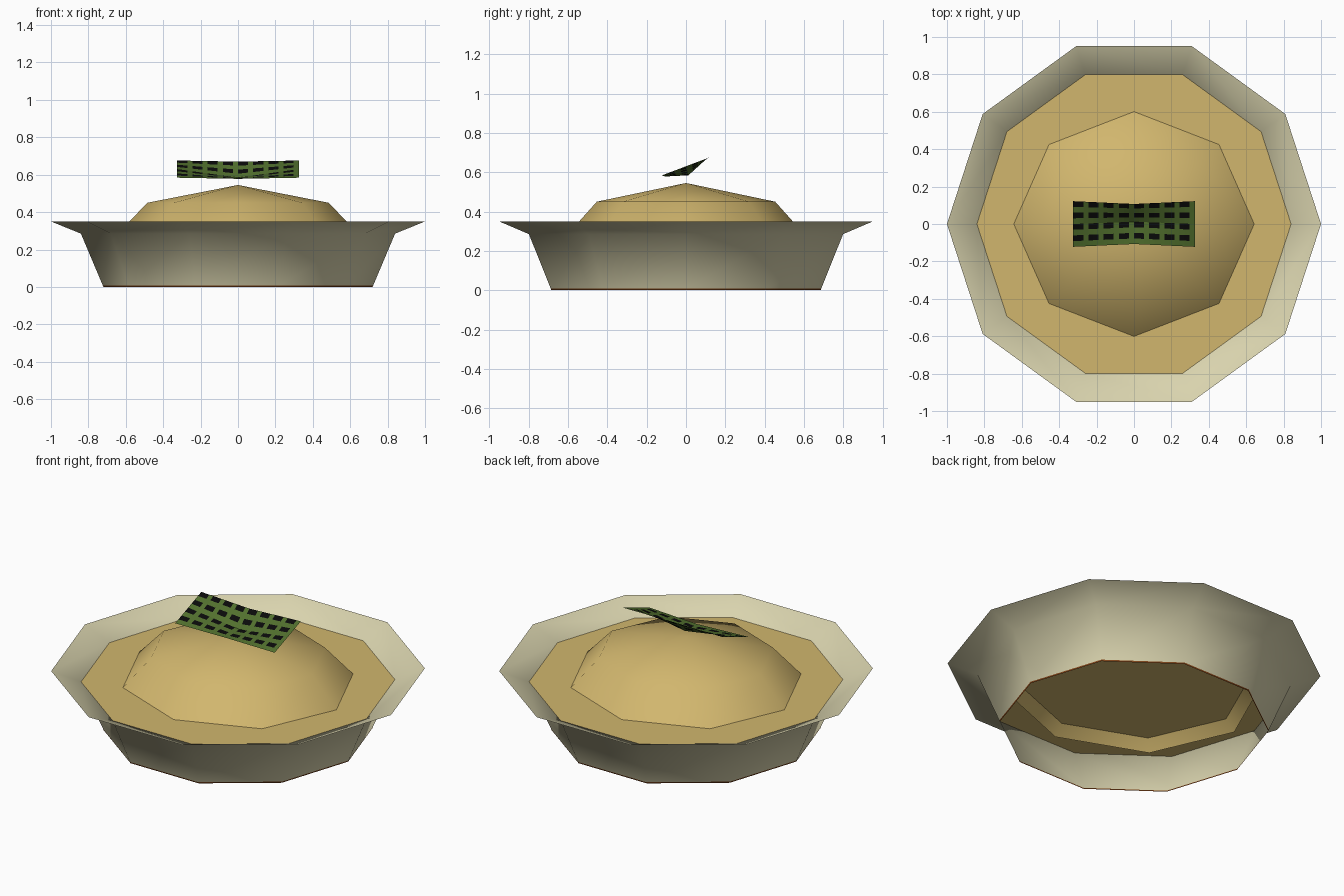
import bpy, bmesh, math

if "Cube" in bpy.data.objects:
    bpy.data.objects.remove(bpy.data.objects["Cube"], do_unlink=True)


def material(name, rgb):
    m = bpy.data.materials.new(name)
    m.use_nodes = True
    color = (*rgb, 1.0)
    m.diffuse_color = color
    bsdf = m.node_tree.nodes["Principled BSDF"]
    bsdf.inputs["Base Color"].default_value = color
    bsdf.inputs["Roughness"].default_value = 0.9
    return m


cream = material("cream", (0.69, 0.65, 0.42))
brown = material("dark_brown", (0.22, 0.06, 0.01))
tan = material("tan", (0.64, 0.47, 0.155))
green = material("leaf_green", (0.084, 0.163, 0.027))
black = material("black", (0.003, 0.003, 0.003))


def finish(bm, name, mats, smooth):
    mesh = bpy.data.meshes.new(name)
    for f in bm.faces:
        f.smooth = smooth
    bm.to_mesh(mesh)
    bm.free()
    for m in mats:
        mesh.materials.append(m)
    obj = bpy.data.objects.new(name, mesh)
    bpy.context.collection.objects.link(obj)
    return obj


def loft(bm, profile, sides, y_scale=1.0):
    """Sweep (radius, height) points round z; a zero radius makes a tip."""
    rings = []
    for r, z in profile:
        count = sides if r > 0 else 1
        turns = [2 * math.pi * i / sides for i in range(count)]
        rings.append([bm.verts.new((r * math.cos(a), r * y_scale * math.sin(a), z))
                      for a in turns])
    for low, high in zip(rings, rings[1:]):
        for i in range(sides):
            j = (i + 1) % sides
            if len(high) == 1:
                bm.faces.new((low[i], low[j], high[0]))
            else:
                bm.faces.new((low[i], low[j], high[j], high[i]))


# Bowl: open thin shell facing inward, with a fine brown foot edge
bm = bmesh.new()
loft(bm, [(0.72, 0), (0.723, 0.008), (0.84, 0.285), (1.0, 0.35)], 10)
bmesh.ops.reverse_faces(bm, faces=bm.faces[:])
for f in bm.faces:
    f.material_index = int(f.calc_center_median().z < 0.01)
finish(bm, "bowl", [cream, brown], True)

# Filling: flat surface inside the bowl
bm = bmesh.new()
bmesh.ops.create_circle(bm, cap_ends=True, segments=10, radius=0.84)
bmesh.ops.translate(bm, verts=bm.verts[:], vec=(0, 0, 0.285))
# Turn so that a corner lies on the x axis, as on the bowl
corner = bm.verts[:][0].co
turn = math.atan2(corner.y, corner.x)
for v in bm.verts:
    a = math.atan2(v.co.y, v.co.x) - turn
    v.co.x, v.co.y = 0.84 * math.cos(a), 0.84 * math.sin(a)
bm.normal_update()
for f in bm.faces:
    if f.normal.z < 0:
        f.normal_flip()
finish(bm, "filling", [tan], False)

# Mound: open eight-sided dome passing through the filling
bm = bmesh.new()
loft(bm, [(0.70, 0.225), (0.485, 0.45), (0, 0.545)], 8, 0.935)
finish(bm, "mound", [tan], True)

# Garnish: tilted, sagging sheet with rows of dark flecks
COLS, ROWS = 24, 8
bm = bmesh.new()


def sheet_point(i, j):
    u, v = 2 * i / COLS - 1, 2 * j / ROWS - 1
    mid = 1 - abs(u)
    y = v * (0.122 - 0.015 * mid) + 0.012 * mid * (1 - abs(v))
    z = 0.63 + 0.046 * v - mid * (0.006 + 0.04 * (1 - abs(v)))
    return (0.325 * u, y, z)


grid = [[bm.verts.new(sheet_point(i, j)) for i in range(COLS + 1)]
        for j in range(ROWS + 1)]
for j in range(ROWS):
    for i in range(COLS):
        f = bm.faces.new((grid[j][i], grid[j][i + 1],
                          grid[j + 1][i + 1], grid[j + 1][i]))
        f.material_index = int(i % 3 < 2 and j % 2 == 1)
finish(bm, "garnish_sheet", [green, black], False)
